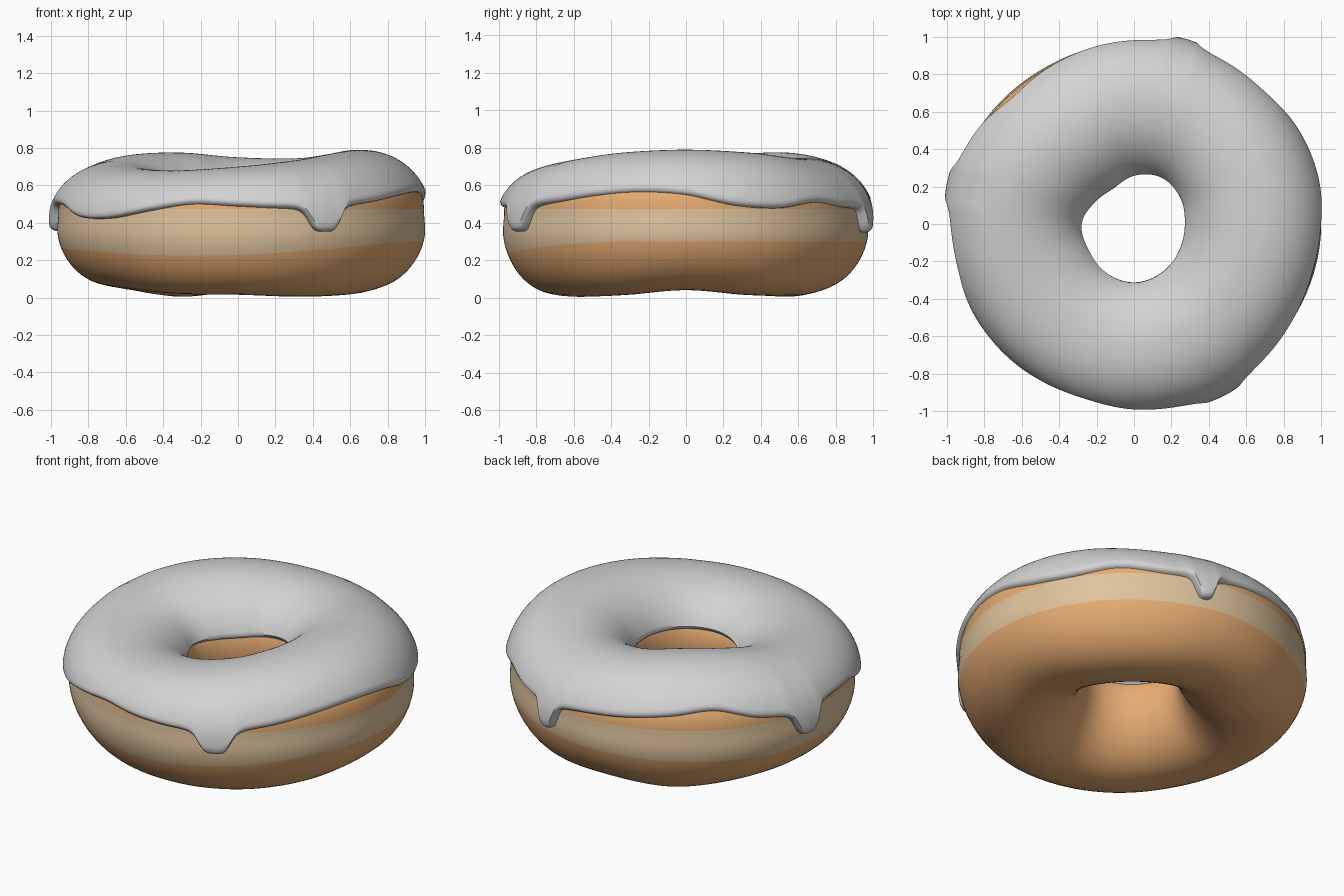
import bpy, bmesh, math
from math import sin, cos, pi, radians

if "Cube" in bpy.data.objects:
    bpy.data.objects.remove(bpy.data.objects["Cube"])

STEPS = 360          # divisions around the ring
MID = 0.42           # height of the widest point
THICK = 0.025        # icing thickness

# Values around the ring, evenly spaced, starting at -180 degrees
OUTER = [.975, .96, .96, .985, .992, 1.0, 1.01, 1.0, .985, .982, .972, .982]
INNER = [.29, .285, .3, .312, .298, .28, .273, .285, .288, .262, .23, .25]
TOP = [.72, .69, .68, .70, .735, .775, .79, .775, .745, .75, .775, .765]
BOTTOM = [.06, .045, .02, .015, .005, .015, .04, .015, .01, .03, .005, .04]
BAND_LOW = [.265, .25, .228, .228, .26, .295, .3, .3, .3, .295, .28, .275]
EDGE = [.5, .49, .43, .425, .465, .5, .49, .48, .485, .51, .545, .565,
        .55, .495, .48, .51, .485, .485, .51, .53, .555, .58, .52, .49]
# Drips: angle, half width, tip height
DRIPS = [(-62.5, .092, .355), (74, .058, .35), (168, .08, .36)]


def around(table, ang):
    """Smooth periodic interpolation of a table by angle."""
    n = len(table)
    f = (ang + pi) / (2 * pi) * n
    i = math.floor(f)
    t = f - i
    a, b, c, d = (table[(i + k) % n] for k in (-1, 0, 1, 2))
    return b + .5 * t * (c - a + t * (2 * a - 5 * b + 4 * c - d + t * (3 * (b - c) + d - a)))


def turn(ang, deg):
    """Signed difference between two angles."""
    return (ang - radians(deg) + pi) % (2 * pi) - pi


def halves(ang):
    return around(TOP, ang) - THICK - MID, MID - around(BOTTOM, ang)


def section(ang, phi, offset=0):
    """Point on the ring; phi is 0 outside, pi/2 on top, pi in the hole."""
    ro, ri = around(OUTER, ang), around(INNER, ang)
    a, mid = (ro - ri) / 2, (ro + ri) / 2
    top, bottom = halves(ang)
    h = top if sin(phi) > 0 else bottom
    nr, nz = cos(phi) / a, sin(phi) / h
    size = math.hypot(nr, nz)
    c = cos(phi)
    # the outer side is fuller, most of all at the front
    full = .92 - .06 * cos(ang + radians(60)) if sin(phi) > 0 else .88
    across = c ** full if c > 0 else c
    r = mid + a * across + offset * nr / size
    z = MID + h * sin(phi) + offset * nz / size
    return r * cos(ang), r * sin(ang), z


def phi_at(ang, z):
    """Section angle on the outer side at a given height."""
    top, bottom = halves(ang)
    return math.asin(max(-1, min(1, (z - MID) / (top if z > MID else bottom))))


def edge_height(ang):
    z = around(EDGE, ang)
    for deg, width, tip in DRIPS:
        x = abs(turn(ang, deg)) / width
        z -= (z - tip) / (1 + x ** 5)
    return z


def drip_bulge(ang):
    return sum(.022 * math.exp(-(turn(ang, d) / (2 * w)) ** 2) for d, w, _ in DRIPS)


def material(name, color):
    m = bpy.data.materials.new(name)
    m.use_nodes = True
    m.diffuse_color = (*color, 1)
    m.node_tree.nodes["Principled BSDF"].inputs["Base Color"].default_value = (*color, 1)
    return m


def sweep(name, ring, closed, mats, rule=lambda row: 0):
    """Join cross-sections ring(angle) into one smooth object."""
    bm = bmesh.new()
    rings = [[bm.verts.new(p) for p in ring(-pi + 2 * pi * i / STEPS)] for i in range(STEPS)]
    rows = len(rings[0])
    for i, here in enumerate(rings):
        after = rings[(i + 1) % STEPS]
        for j in range(rows if closed else rows - 1):
            k = (j + 1) % rows
            face = bm.faces.new((here[j], after[j], after[k], here[k]))
            face.material_index = rule(j)
            face.smooth = True
    bmesh.ops.recalc_face_normals(bm, faces=bm.faces)
    mesh = bpy.data.meshes.new(name)
    bm.to_mesh(mesh)
    bm.free()
    for m in mats:
        mesh.materials.append(m)
    obj = bpy.data.objects.new(name, mesh)
    bpy.context.collection.objects.link(obj)
    return obj


# Dough: under side, pale waist band, upper side
UNDER, BAND, UPPER = 26, 8, 24


def dough_ring(ang):
    low = phi_at(ang, around(BAND_LOW, ang))
    high = phi_at(ang, .475)
    spans = [(-pi, low, UNDER), (low, high, BAND), (high, pi, UPPER)]
    points = []
    for start, end, count in spans:
        for k in range(count):
            phi = start + (end - start) * k / count
            waist = -.014 * math.exp(-(phi - .06) ** 2 / .05)
            points.append(section(ang, phi, waist))
    return points


# Icing: shell with a thin rounded lip at both edges
def icing_ring(ang):
    start = phi_at(ang, edge_height(ang))
    end = pi - phi_at(ang, .505 + .02 * cos(ang))
    bulge = drip_bulge(ang)
    count = 44
    points = [section(ang, start, -.02), section(ang, start, .006 + bulge * .6),
              section(ang, start + .025, .017 + bulge * .9)]
    for k in range(count + 1):
        t = k / count
        phi = start + .06 + (end - start - .1) * t
        points.append(section(ang, phi, THICK + bulge * max(0, 1 - 2.5 * t) ** 1.5))
    points += [section(ang, end, .4 * THICK), section(ang, end, -.02)]
    return points


dough_mat = material("golden dough", (.79, .41, .17))
pale_mat = material("pale dough", (.74, .55, .34))
icing_mat = material("light grey icing", (.65, .65, .65))

dough = sweep("dough", dough_ring, True, [dough_mat, pale_mat],
              lambda row: 1 if UNDER <= row < UNDER + BAND else 0)
icing = sweep("icing", icing_ring, False, [icing_mat])

for obj in (dough, icing):
    bpy.ops.object.select_all(action="DESELECT")
    obj.select_set(True)
    bpy.context.view_layer.objects.active = obj
    bpy.ops.object.shade_smooth_by_angle(angle=radians(50))
